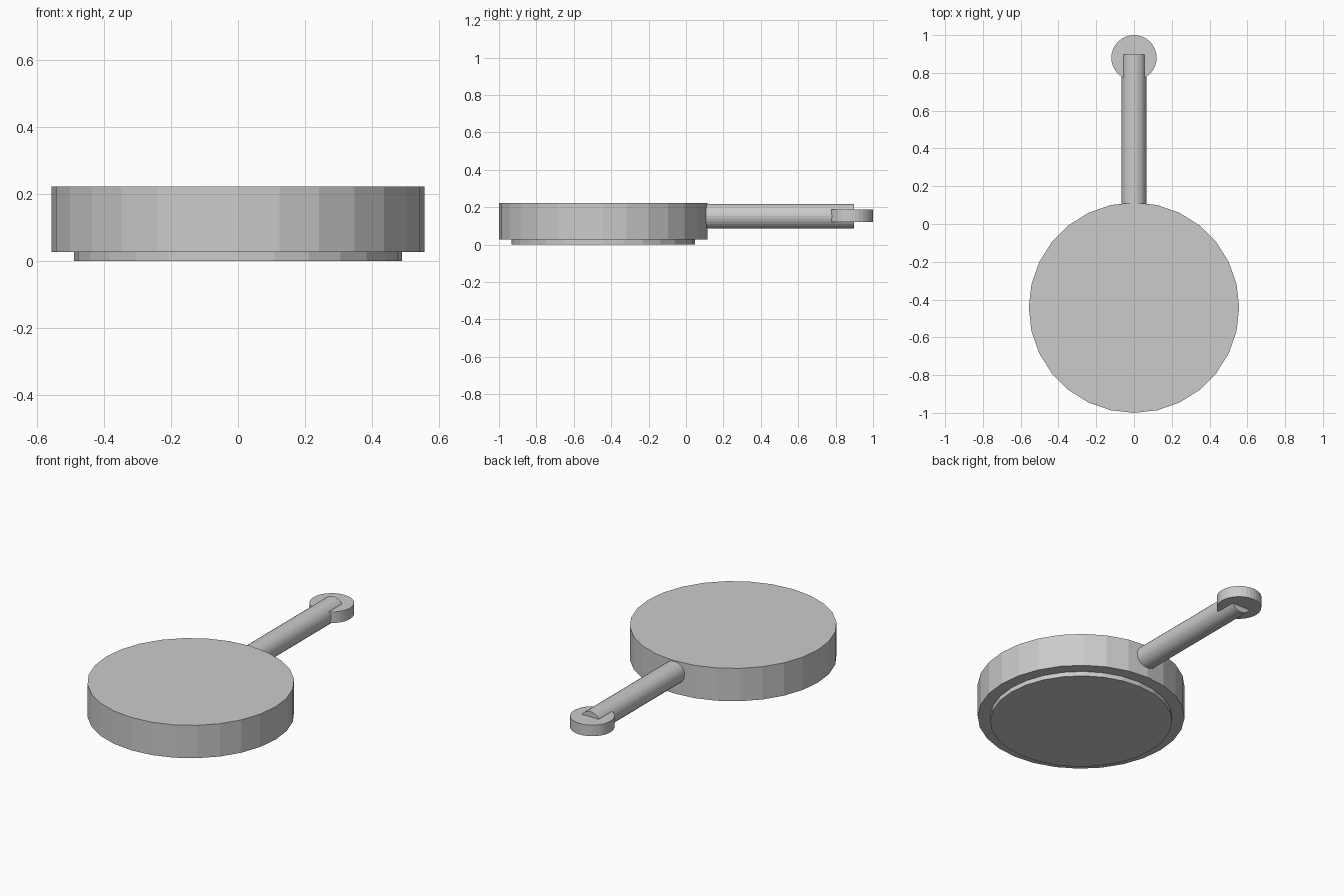
import bpy
from math import radians

if "Cube" in bpy.data.objects:
    bpy.data.objects.remove(bpy.data.objects["Cube"])

SIDES = 28


def cylinder(name, radius, start, end, axis="z", sides=SIDES):
    """Flat-faced cylinder between two centre points along z or y."""
    mid = [(a + b) / 2 for a, b in zip(start, end)]
    depth = sum(abs(b - a) for a, b in zip(start, end))
    rot = (radians(90), 0, 0) if axis == "y" else (0, 0, 0)
    bpy.ops.mesh.primitive_cylinder_add(vertices=sides, radius=radius, depth=depth,
                                        location=mid, rotation=rot)
    obj = bpy.context.object
    obj.name = name
    return obj


PAN_Y = -0.443

# Foot disc and main disc of the pan
cylinder("base_disc", 0.49, (0, PAN_Y, 0), (0, PAN_Y, 0.027))
cylinder("pan_body", 0.557, (0, PAN_Y, 0.027), (0, PAN_Y, 0.222))

# Round handle, slightly sunk into the pan wall
cylinder("handle", 0.066, (0, 0.10, 0.152), (0, 0.897, 0.152), axis="y")

# Flat disc at the end of the handle
cylinder("handle_end", 0.12, (0, 0.88, 0.121), (0, 0.88, 0.187), sides=32)
